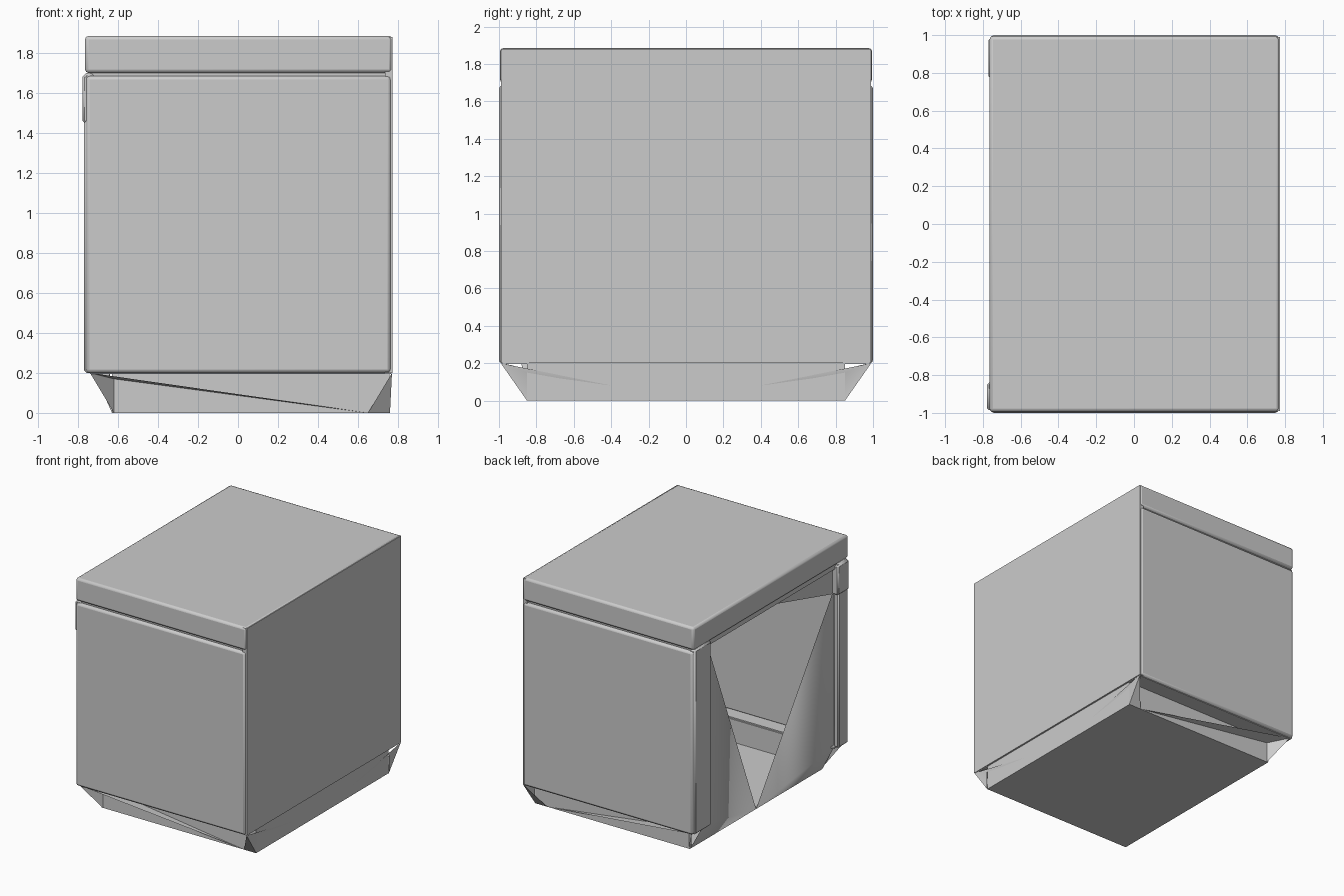
import bpy, bmesh

if "Cube" in bpy.data.objects:
    bpy.data.objects.remove(bpy.data.objects["Cube"])


def box(name, lo, hi, bevel=0.0, segments=2):
    """Axis-aligned box between two corners, with optional rounded edges."""
    bm = bmesh.new()
    bmesh.ops.create_cube(bm, size=1)
    for v in bm.verts:
        for i in range(3):
            v.co[i] = lo[i] if v.co[i] < 0 else hi[i]
    me = bpy.data.meshes.new(name)
    bm.to_mesh(me)
    bm.free()
    ob = bpy.data.objects.new(name, me)
    bpy.context.collection.objects.link(ob)
    if bevel:
        m = ob.modifiers.new("soft_edges", "BEVEL")
        m.width, m.segments = bevel, segments
    return ob


def sheet(name, faces):
    """Flat facets, each given by its corner points."""
    bm = bmesh.new()
    for pts in faces:
        bm.faces.new([bm.verts.new(p) for p in pts])
    bmesh.ops.remove_doubles(bm, verts=bm.verts[:], dist=0.001)
    me = bpy.data.meshes.new(name)
    bm.to_mesh(me)
    bm.free()
    ob = bpy.data.objects.new(name, me)
    bpy.context.collection.objects.link(ob)
    return ob


# Lid and the closed wall
box("lid", (-0.765, -0.995, 1.7), (0.772, 0.995, 1.885), 0.018)
box("closed_wall", (0.735, -0.99, 0.2), (0.772, 0.99, 1.88))

# Matching front and back: soft panel, dark groove backing, narrow foot facets
for side, s in (("front", -1), ("back", 1)):
    ys = sorted((s * 0.95, s * 1.0))
    box(side + "_panel", (-0.76, ys[0], 0.2), (0.765, ys[1], 1.685), 0.018)
    yb = sorted((s * 0.94, s * 0.975))
    box(side + "_groove", (-0.74, yb[0], 1.6), (0.76, yb[1], 1.8))
    c, e = (-0.74, s * 0.98, 0.2), (0.77, s * 0.99, 0.2)
    sheet(side + "_foot_facets", [
        [c, (-0.62, s * 0.85, 0.17), (0.65, s * 0.85, 0)],
        [c, (-0.62, s * 0.85, 0), (-0.62, s * 0.85, 0.17)],
        [e, (0.76, s * 0.85, 0.15), (0.75, 0, 0)],
        [e, (0.76, s * 0.85, 0), (0.76, s * 0.85, 0.15)],
        [e, (0.65, s * 0.85, 0), (0.76, s * 0.85, 0)],
    ])
    # underside ledge between the panel and the plinth
    yl = sorted((s * 0.84, s * 0.98))
    box(side + "_ledge", (-0.74, yl[0], 0.195), (0.765, yl[1], 0.21))
    # plinth wall
    yp = sorted((s * 0.83, s * 0.85))
    box(side + "_plinth", (-0.63, yp[0], 0), (0.758, yp[1], 0.2))

box("floor", (-0.63, -0.85, 0), (0.758, 0.85, 0.015))
box("side_plinth", (0.735, -0.85, 0), (0.758, 0.85, 0.2))

# Frame around the open side
box("back_post", (-0.77, 0.77, 0.2), (-0.72, 0.985, 1.7), 0.012, 1)
box("front_post", (-0.77, -0.985, 0.2), (-0.72, -0.86, 1.7), 0.012, 1)
box("post_cap", (-0.778, -0.985, 1.45), (-0.72, -0.84, 1.69), 0.01, 1)
box("top_rail", (-0.75, -0.95, 1.66), (-0.72, 0.95, 1.71))

# Recessed side panel with its pointed opening running down to the floor
tip = (-0.63, 0, 0)
sheet("recessed_side_panel", [
    [(-0.725, 0.8, 1.66), (-0.725, 0.76, 1.65), tip, (-0.72, 0.8, 0.2)],
    [(-0.72, 0.8, 0.2), tip, (-0.63, 0.85, 0)],
    [(-0.725, -0.88, 1.45), (-0.725, -0.84, 1.45), tip, (-0.72, -0.88, 0.2)],
    [(-0.72, -0.88, 0.2), tip, (-0.63, -0.85, 0)],
    [(-0.725, -0.03, 1.67), (-0.725, -0.84, 1.45), (-0.725, -0.88, 1.45),
     (-0.725, -0.88, 1.67)],
])

# Smooth shading with sharp edges kept
bpy.ops.object.select_all(action="DESELECT")
for ob in bpy.context.scene.objects:
    ob.select_set(True)
    bpy.context.view_layer.objects.active = ob
bpy.ops.object.shade_smooth_by_angle(angle=0.6)
